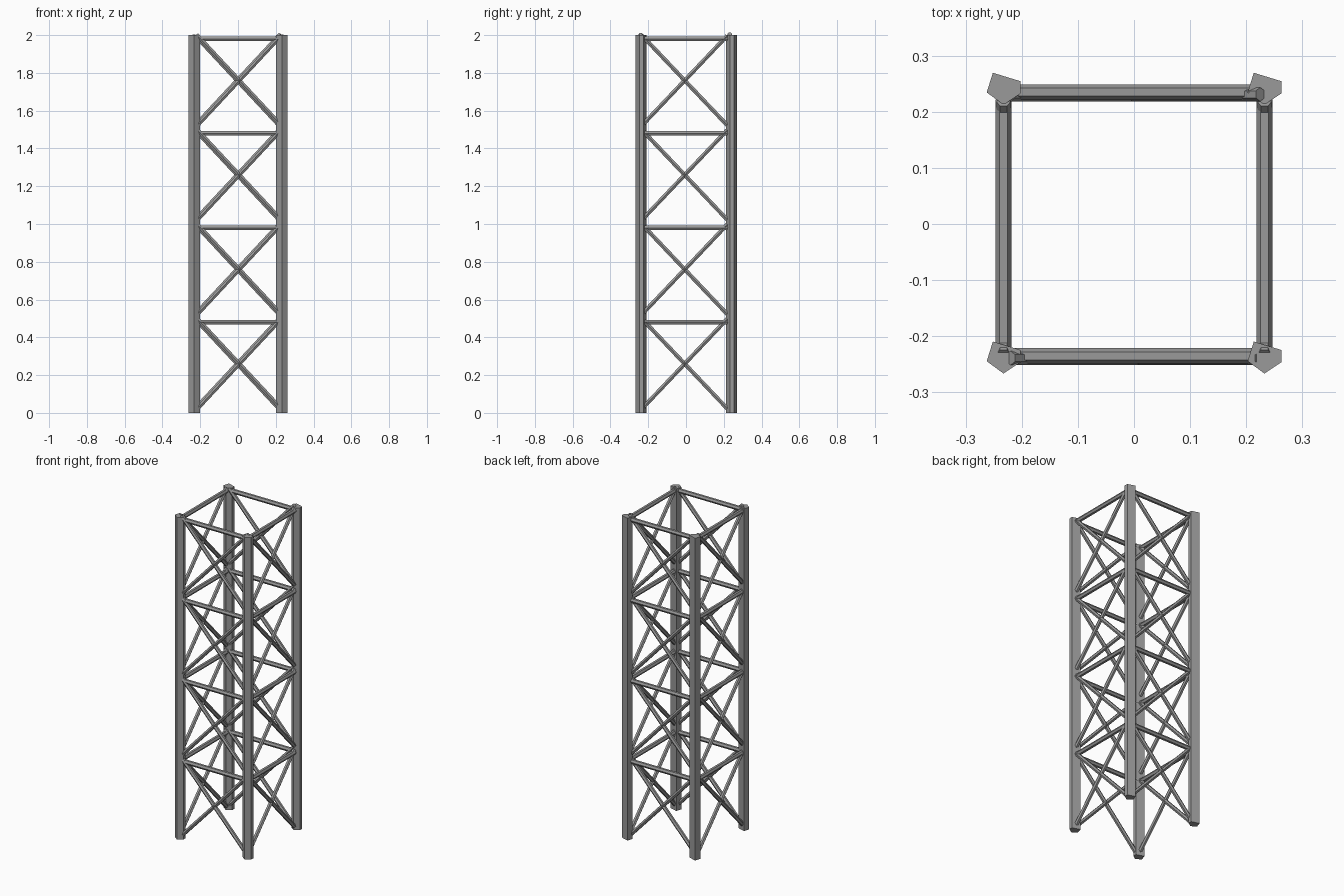
import bpy, bmesh
from math import cos, sin, pi
from mathutils import Vector

if "Cube" in bpy.data.objects:
    bpy.data.objects.remove(bpy.data.objects["Cube"], do_unlink=True)

steel = bpy.data.materials.new("grey steel")
steel.use_nodes = True
grey = (0.32, 0.32, 0.32, 1)
steel.diffuse_color = grey
steel.node_tree.nodes["Principled BSDF"].inputs["Base Color"].default_value = grey


def prism(name, bottom, top):
    """Capped prism between two matching rings of points."""
    bm = bmesh.new()
    a = [bm.verts.new(p) for p in bottom]
    b = [bm.verts.new(p) for p in top]
    n = len(a)
    bm.faces.new(a)
    bm.faces.new(b)
    for i in range(n):
        j = (i + 1) % n
        bm.faces.new((a[i], a[j], b[j], b[i]))
    bmesh.ops.recalc_face_normals(bm, faces=bm.faces)
    mesh = bpy.data.meshes.new(name)
    bm.to_mesh(mesh)
    bm.free()
    mesh.materials.append(steel)
    obj = bpy.data.objects.new(name, mesh)
    bpy.context.collection.objects.link(obj)


def bar(name, start, end, radius, sides=6):
    """Straight rod whose cross-section points lie sideways."""
    start, end = Vector(start), Vector(end)
    axis = (end - start).normalized()
    u = axis.cross(Vector((0, 0, 1))).normalized()
    v = axis.cross(u)
    ring = [(u * cos(2 * pi * i / sides) + v * sin(2 * pi * i / sides)) * radius
            for i in range(sides)]
    prism(name, [start + r for r in ring], [end + r for r in ring])


HX, HY = 0.2325, 0.2395   # leg centres
HEIGHT, BAYS = 2.0, 4
BAY = HEIGHT / BAYS

# Five-sided corner legs
profile = [(-0.019, 0.03), (0.03, 0.015), (0.03, -0.007), (0, -0.027), (-0.03, -0.005)]
for ys, depth in ((-1, "front"), (1, "back")):
    for xs, side in ((-1, "right"), (1, "left")):
        prism(f"{depth}_{side}_leg",
              [(xs * HX + x, ys * HY + y, 0) for x, y in profile],
              [(xs * HX + x, ys * HY + y, HEIGHT) for x, y in profile])

# Rungs and crossed braces in every bay
for k in range(BAYS):
    rung = k * BAY + 0.98 * BAY - 0.01
    mid = k * BAY + 0.26
    for s, face in ((-1, "front"), (1, "back")):
        y = s * 0.235
        bar(f"{face}_rung", (-0.225, y, rung), (0.225, y, rung), 0.014)
        for d in (-1, 1):
            drop = 0.006 * s * d
            yb = y - 0.004
            bar(f"{face}_brace", (-0.22, yb, mid - d * 0.237 + drop),
                (0.225, yb, mid + d * 0.24 + drop), 0.0125)
    for s, face in ((-1, "right"), (1, "left")):
        x = s * 0.2325
        bar(f"{face}_rung", (x, -0.23, rung), (x, 0.222, rung), 0.014)
        for d in (-1, 1):
            bar(f"{face}_brace", (x, -0.232, mid - d * 0.237),
                (x, 0.218, mid + d * 0.237), 0.0125)
